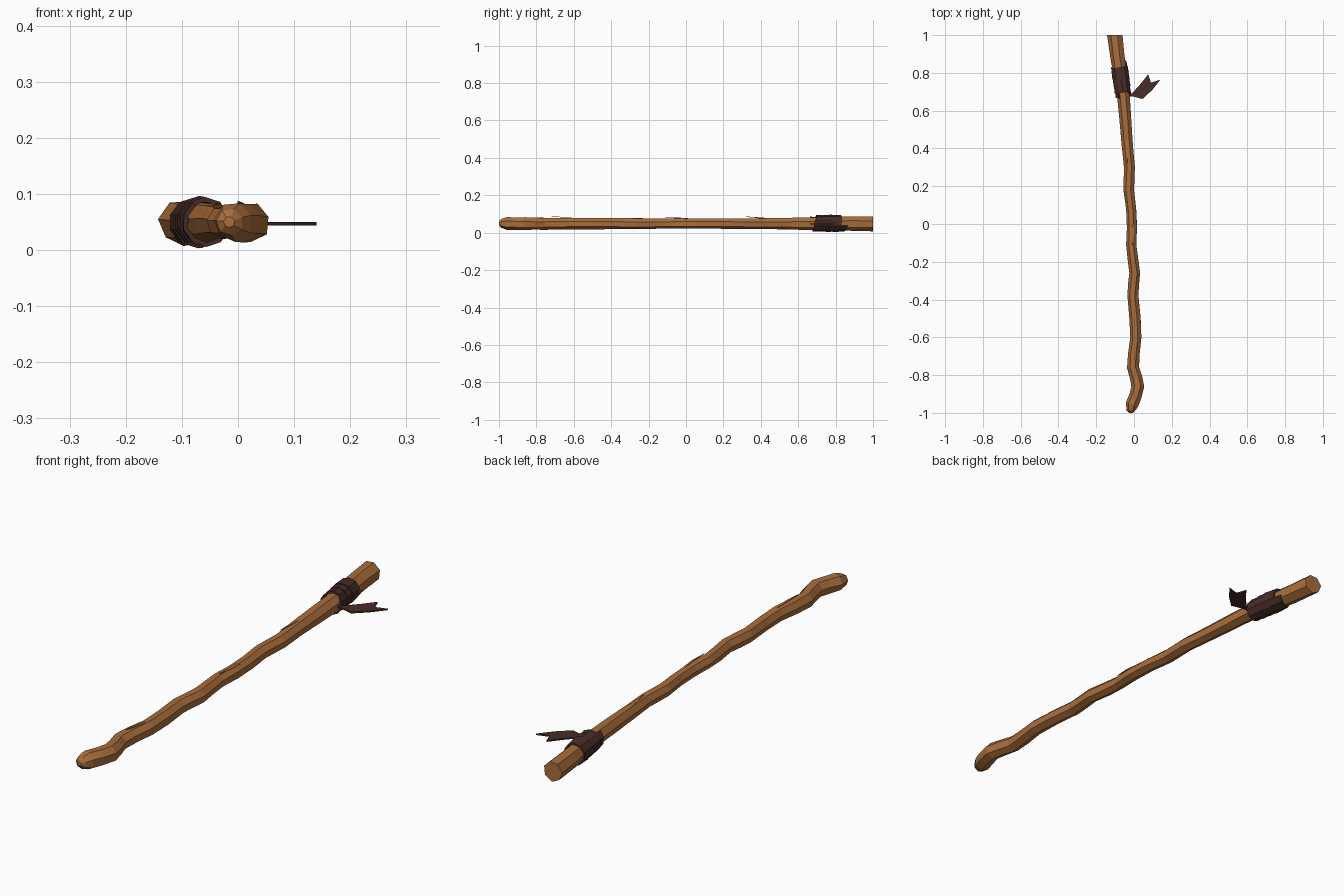
import bpy, bmesh, math, random
from mathutils import Vector

if "Cube" in bpy.data.objects:
    bpy.data.objects.remove(bpy.data.objects["Cube"])

random.seed(4)


def material(name, col):
    m = bpy.data.materials.new(name)
    m.diffuse_color = (*col, 1)
    m.use_nodes = True
    m.node_tree.nodes["Principled BSDF"].inputs["Base Color"].default_value = m.diffuse_color
    return m


WOOD = material("warm wood", (0.40, 0.155, 0.045))
LEATHER = material("dark leather", (0.062, 0.026, 0.021))


def finish(name, bm, mat):
    bmesh.ops.recalc_face_normals(bm, faces=bm.faces)
    me = bpy.data.meshes.new(name)
    bm.to_mesh(me)
    bm.free()
    me.materials.append(mat)
    ob = bpy.data.objects.new(name, me)
    bpy.context.collection.objects.link(ob)
    return ob


# Staff path: y, x centre, radius
PATH = [(-1.0, -0.016, 0.010), (-0.988, -0.015, 0.024), (-0.955, -0.009, 0.035),
        (-0.91, 0.008, 0.035), (-0.86, 0.021, 0.035), (-0.81, 0.010, 0.034),
        (-0.76, -0.005, 0.033), (-0.69, -0.001, 0.032), (-0.60, 0.010, 0.031),
        (-0.50, 0.006, 0.031), (-0.38, -0.006, 0.030), (-0.32, -0.002, 0.030),
        (-0.26, 0.004, 0.030), (-0.18, -0.007, 0.029), (-0.11, -0.014, 0.028),
        (-0.02, -0.010, 0.028), (0.08, -0.015, 0.028), (0.18, -0.028, 0.029),
        (0.30, -0.024, 0.029), (0.42, -0.036, 0.030), (0.55, -0.046, 0.032),
        (0.67, -0.055, 0.034), (0.78, -0.070, 0.037), (0.88, -0.087, 0.039),
        (1.0, -0.101, 0.041)]
ZC = 0.05


def centre(y):
    for a, b in zip(PATH, PATH[1:]):
        if y <= b[0]:
            t = (y - a[0]) / (b[0] - a[0])
            return a[1] + t * (b[1] - a[1]), a[2] + t * (b[2] - a[2])
    return PATH[-1][1:]


# Staff: irregular seven-sided branch
N = 7
sides = [random.uniform(0.97, 1.08) for _ in range(N)]
bm = bmesh.new()
rings = []
for i, (y, x, r) in enumerate(PATH):
    a, b = PATH[max(i - 1, 0)], PATH[min(i + 1, len(PATH) - 1)]
    tan = Vector((b[1] - a[1], b[0] - a[0], 0)).normalized()
    if i < 2 or i == len(PATH) - 1:
        tan = Vector((0, 1, 0))
    side = Vector((tan.y, -tan.x, 0))
    ring = []
    for k in range(N):
        ang = math.tau * k / N + 0.3 + 0.06 * math.sin(i * 0.9)
        rr = r * sides[k] * random.uniform(0.97, 1.04)
        ring.append(bm.verts.new(Vector((x, y, ZC)) + side * rr * math.cos(ang)
                                 + Vector((0, 0, rr * math.sin(ang)))))
    rings.append(ring)
for p, q in zip(rings, rings[1:]):
    for k in range(N):
        bm.faces.new((p[k], p[(k + 1) % N], q[(k + 1) % N], q[k]))
bm.faces.new(rings[0])
bm.faces.new(rings[-1])
finish("staff", bm, WOOD)


# Splinters: thin slivers peeling off the bark
def splinter(y0, y1, ang, lift):
    bm = bmesh.new()
    pts = []
    for y, w, up in ((y0, 0.006, -0.004), ((y0 + y1) / 2, 0.005, 0.001), (y1, 0.001, lift)):
        x, r = centre(y)
        for da in (-1, 1):
            for h in (0, 0.002):
                t = ang + da * w / r
                rr = r + up + h
                pts.append(bm.verts.new((x + rr * math.cos(t), y, ZC + rr * math.sin(t))))
    for i in (0, 4):
        for a, b in ((0, 1), (1, 3), (3, 2), (2, 0)):
            bm.faces.new([pts[j] for j in (i + a, i + b, i + 4 + b, i + 4 + a)])
    for i in (0, 8):
        bm.faces.new([pts[i + j] for j in (0, 1, 3, 2)])
    finish("splinter", bm, WOOD)


splinter(0.44, 0.32, 1.75, 0.006)
splinter(0.03, -0.11, 1.3, 0.003)
splinter(-0.60, -0.72, 1.5, 0.003)

# Leather wrap: overlapping spiral strip, drawn as flared bands
bm = bmesh.new()
STEPS, TURNS = 10, 3.6
prev = None
for i in range(int(STEPS * TURNS) + 1):
    ang = 2.2 + math.tau * i / STEPS
    y = 0.695 + 0.128 * i / (STEPS * TURNS)
    quad = []
    for dy, lo, hi in ((-0.031, 0.001, 0.010), (0.031, -0.001, 0.005)):
        yy = max(y + dy, 0.662)
        x, r = centre(yy)
        for h in (lo, hi):
            rr = r + h + random.uniform(-0.0005, 0.0005)
            quad.append(bm.verts.new((x + rr * math.cos(ang), yy + 0.012 * math.cos(ang) * (yy > 0.69),
                                      ZC + rr * math.sin(ang))))
    quad = [quad[0], quad[1], quad[3], quad[2]]
    if prev:
        for k in range(4):
            n = (k + 1) % 4
            bm.faces.new((prev[k], prev[n], quad[n], quad[k]))
    else:
        bm.faces.new(quad)
    prev = quad
bm.faces.new(prev)
finish("leather_wrap", bm, LEATHER)

# Loose strap end: thin plate with a swallow-tail notch
bm = bmesh.new()
outline = [(-0.035, 0.69), (-0.010, 0.692), (0.035, 0.742), (0.075, 0.792), (0.090, 0.748),
           (0.140, 0.764), (0.095, 0.708), (0.045, 0.662), (-0.010, 0.676), (-0.035, 0.675)]
low = [bm.verts.new((x, y, 0.044)) for x, y in outline]
face = bm.faces.new(low)
ext = bmesh.ops.extrude_face_region(bm, geom=[face])
for v in ext["geom"]:
    if isinstance(v, bmesh.types.BMVert):
        v.co.z += 0.006
finish("strap_end", bm, LEATHER)
